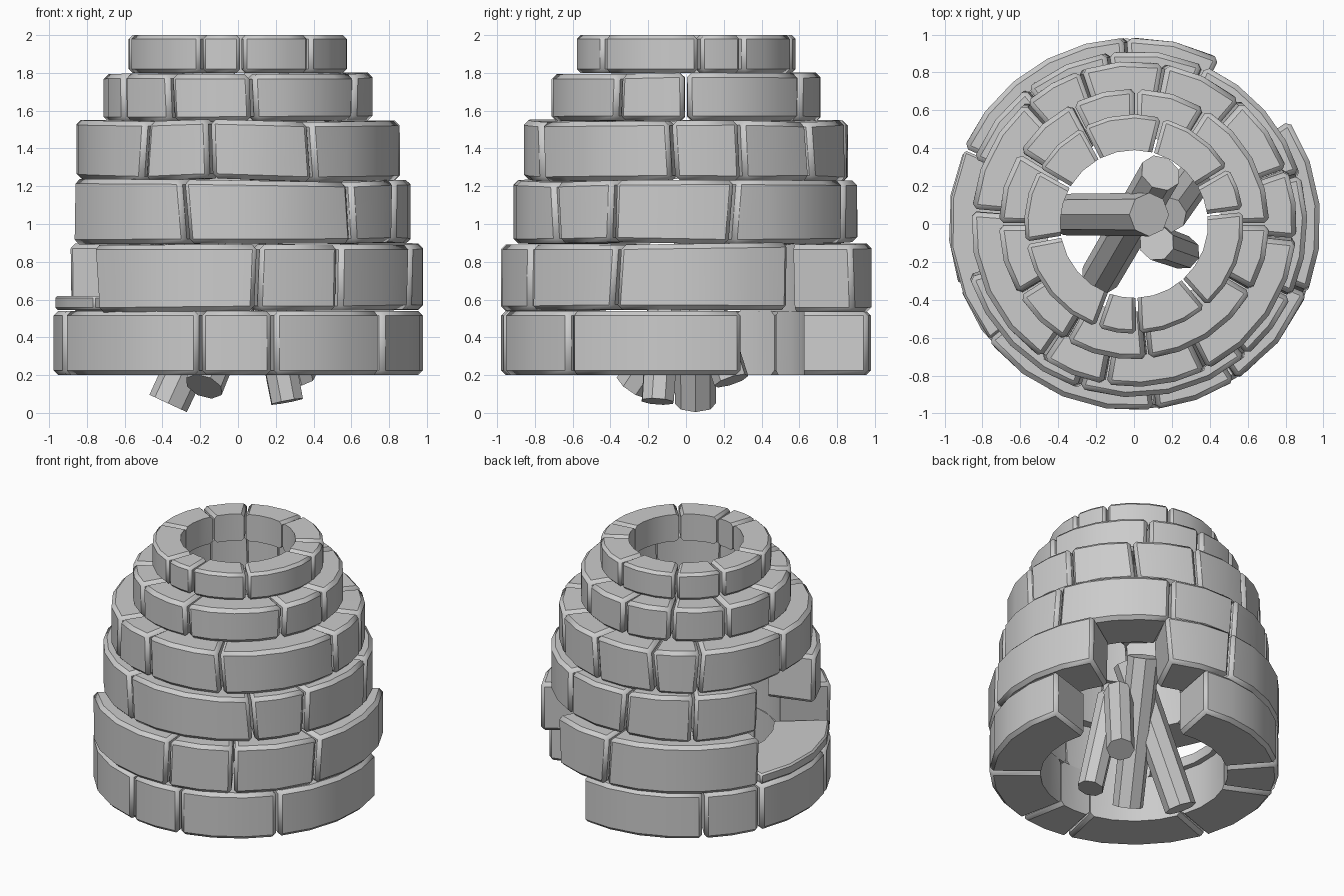
import bpy, bmesh, math, random
from mathutils import Vector

if "Cube" in bpy.data.objects:
    bpy.data.objects.remove(bpy.data.objects["Cube"])

random.seed(7)


def add_brick(bm, s0, s1, r_in, r_out, z0, z1):
    """Curved brick swept between two seams; a seam is (angle, lean, low dz, high dz)."""
    gap = math.degrees(0.008 / r_out)
    n = max(2, round((s1[0] - s0[0]) / 14))
    weight = bm.edges.layers.float.get("bevel_weight_edge")
    loops = []
    for i in range(n + 1):
        t = i / n
        lean = s0[1] if i == 0 else s1[1] if i == n else 0
        lo = z0 + s0[2] * (1 - t) + s1[2] * t
        hi = z1 + s0[3] * (1 - t) + s1[3] * t
        loop = []
        for r, z, s in ((r_in, lo, -1), (r_out, lo, -1), (r_out, hi, 1), (r_in, hi, 1)):
            a = math.radians((s0[0] + gap) * (1 - t) + (s1[0] - gap) * t + lean * s)
            loop.append(bm.verts.new((r * math.cos(a), r * math.sin(a), z)))
        loops.append(loop)
    for p, q in zip(loops, loops[1:]):
        for k in range(4):
            bm.faces.new((p[k], p[(k + 1) % 4], q[(k + 1) % 4], q[k]))
        # chamfer the outer rims
        for k in (1, 2):
            bm.edges.get((p[k], q[k]))[weight] = 1
    bm.faces.new(loops[0])
    bm.faces.new(loops[-1][::-1])
    # chamfer the seam edges except the inner one
    for p in (loops[0], loops[-1]):
        for k in range(3):
            bm.edges.get((p[k], p[k + 1]))[weight] = 1


def finish(name, bm, bevel):
    bmesh.ops.recalc_face_normals(bm, faces=bm.faces)
    mesh = bpy.data.meshes.new(name)
    bm.to_mesh(mesh)
    bm.free()
    obj = bpy.data.objects.new(name, mesh)
    bpy.context.collection.objects.link(obj)
    if bevel:
        mod = obj.modifiers.new("chamfer", "BEVEL")
        mod.width = bevel
        mod.segments = 1
        mod.limit_method = 'WEIGHT'
    bpy.ops.object.select_all(action='DESELECT')
    obj.select_set(True)
    bpy.context.view_layer.objects.active = obj
    bpy.ops.object.shade_smooth_by_angle(angle=math.radians(25))
    return obj


def course(name, runs, r_in, r_out, z0, z1, wobble=1.0, bevel=0.025):
    """One ring of bricks; every run is a list of consecutive seam angles."""
    bm = bmesh.new()
    bm.edges.layers.float.new("bevel_weight_edge")
    rnd = random.uniform
    for angles in runs:
        seams = [(a, rnd(-1.2, 1.2) * wobble, rnd(-0.02, 0.005) * wobble,
                  rnd(-0.005, 0.015) * wobble) for a in angles]
        if angles[-1] - angles[0] == 360:      # closed ring: last seam is the first
            seams[-1] = (angles[-1],) + seams[0][1:]
        for s0, s1 in zip(seams, seams[1:]):
            add_brick(bm, s0, s1, r_in, r_out, z0, z1)
    return finish(name, bm, bevel)


# Stone courses, bottom to top (gaps between runs are the openings)
course("course_1", [[79, 132, 156, 200, 258, 281, 321, 378]], 0.635, 0.98, 0.20, 0.54, 0)
course("course_2", [[63, 92, 156], [219, 276, 303, 338, 394]], 0.64, 0.985, 0.55, 0.89)
course("course_3", [[197, 252, 311, 335, 376, 426, 458, 488, 518]], 0.585, 0.915, 0.905, 1.225)
course("course_4", [[20, 50, 80, 110, 131, 175, 235, 260, 297, 355, 380]], 0.55, 0.86, 1.24, 1.54)
course("course_5", [[0, 58, 89, 117, 148, 180, 212, 240, 276, 330, 360]], 0.465, 0.715, 1.55, 1.795, 0.5)
course("course_6", [[7, 31, 75, 118, 150, 190, 250, 272, 311, 367]], 0.39, 0.58, 1.80, 2.0, 0, 0.02)

# Worn-down sill slab in the side opening
course("sill_slab", [[156, 219]], 0.60, 0.975, 0.545, 0.62, 0, 0.012)

# Logs leaning together inside: foot, top, radius
logs = [((-0.37, 0.05, 0.05), (0.08, 0.05, 1.02), 0.115),
        ((-0.18, -0.28, 0.14), (0.14, 0.27, 0.95), 0.11),
        ((0.32, 0.24, 0.17), (0.18, 0.05, 0.75), 0.10),
        ((0.26, -0.15, 0.06), (0.12, -0.10, 0.80), 0.095)]
for i, (a, b, radius) in enumerate(logs):
    a, b = Vector(a), Vector(b)
    axis = b - a
    bm = bmesh.new()
    bmesh.ops.create_cone(bm, cap_ends=True, segments=8, radius1=radius * 0.95,
                          radius2=radius, depth=axis.length)
    mat = axis.to_track_quat('Z', 'Y').to_matrix().to_4x4()
    mat.translation = (a + b) / 2
    bmesh.ops.transform(bm, matrix=mat, verts=bm.verts)
    finish(f"log_{i + 1}", bm, 0)
